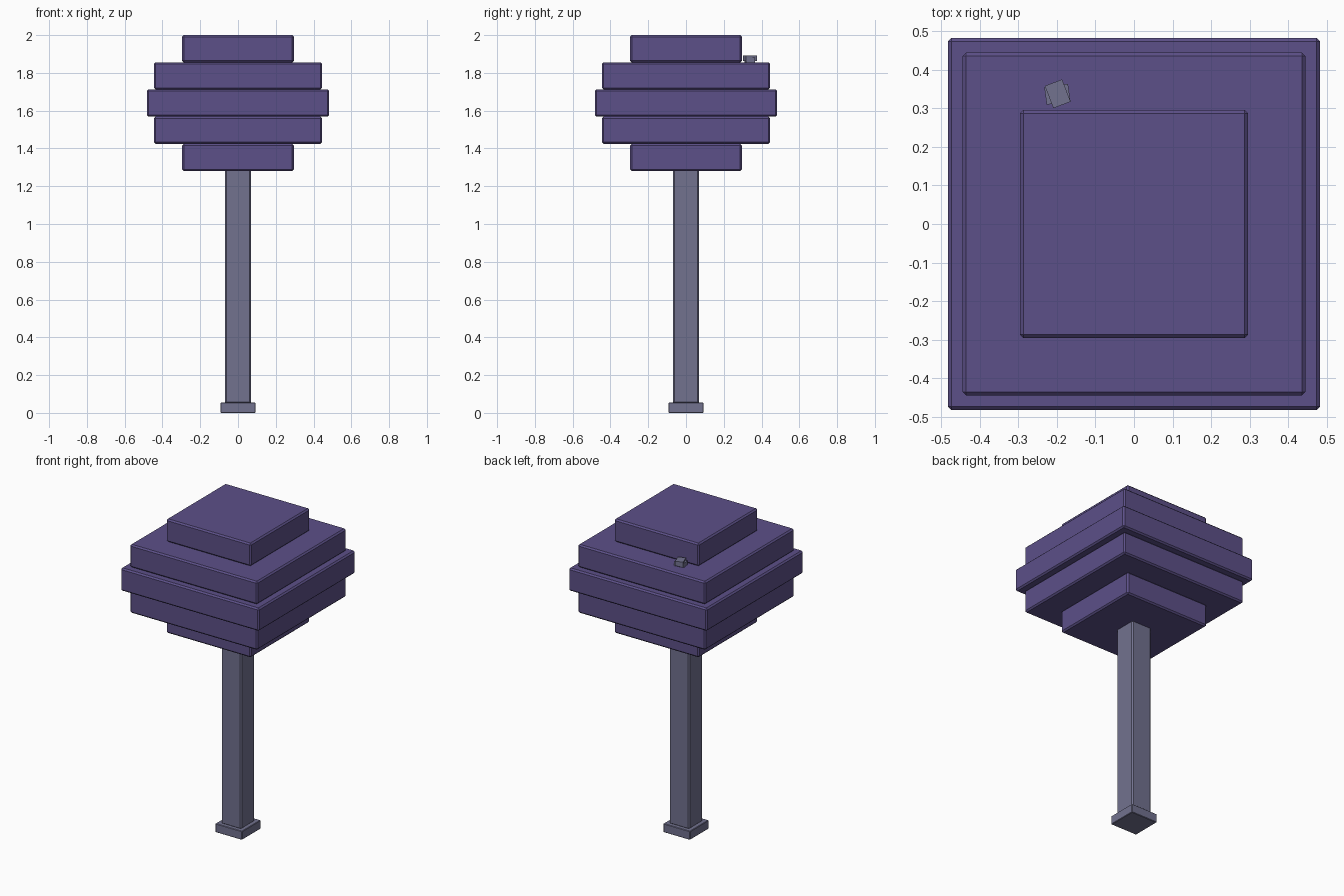
import bpy
from math import radians

cube = bpy.data.objects.get("Cube")
if cube:
    bpy.data.objects.remove(cube, do_unlink=True)


def make_material(name, rgb):
    mat = bpy.data.materials.new(name)
    mat.use_nodes = True
    color = (*rgb, 1)
    mat.diffuse_color = color
    mat.node_tree.nodes["Principled BSDF"].inputs["Base Color"].default_value = color
    return mat


purple = make_material("purple foliage", (0.107, 0.08, 0.246))
grey = make_material("grey bark", (0.168, 0.168, 0.275))


def box(name, mat, size, z_low, z_high, xy=(0, 0), turn=0, bevel=0.0):
    """Flat-shaded box between two heights, with optional chamfered edges."""
    bpy.ops.mesh.primitive_cube_add(size=1, location=(*xy, (z_low + z_high) / 2),
                                    rotation=(0, 0, radians(turn)))
    obj = bpy.context.object
    obj.name = name
    obj.scale = (*size, z_high - z_low)
    bpy.ops.object.transform_apply(location=False, rotation=False, scale=True)
    obj.data.materials.append(mat)
    if bevel:
        mod = obj.modifiers.new("chamfer", "BEVEL")
        mod.width = bevel
        mod.segments = 1
    return obj


# Trunk and its foot
box("trunk_base", grey, (0.186, 0.186), 0, 0.055, bevel=0.003)
box("trunk", grey, (0.14, 0.14), 0.05, 1.29, bevel=0.008)

# Stacked square foliage layers
layer_bottom, layer_height = 1.28, 0.144
names = ("bottom", "lower", "middle", "upper", "top")
for i, (name, width) in enumerate(zip(names, (0.592, 0.89, 0.966, 0.89, 0.592))):
    z = layer_bottom + i * layer_height
    box(f"foliage_{name}", purple, (width, width), z, z + layer_height, bevel=0.009)

# Small twig resting on the upper layer
box("twig_stub", grey, (0.062, 0.046), 1.85, 1.882, (-0.199, 0.337), 8)
box("twig_cap", grey, (0.048, 0.062), 1.862, 1.892, (-0.198, 0.338), 21)
